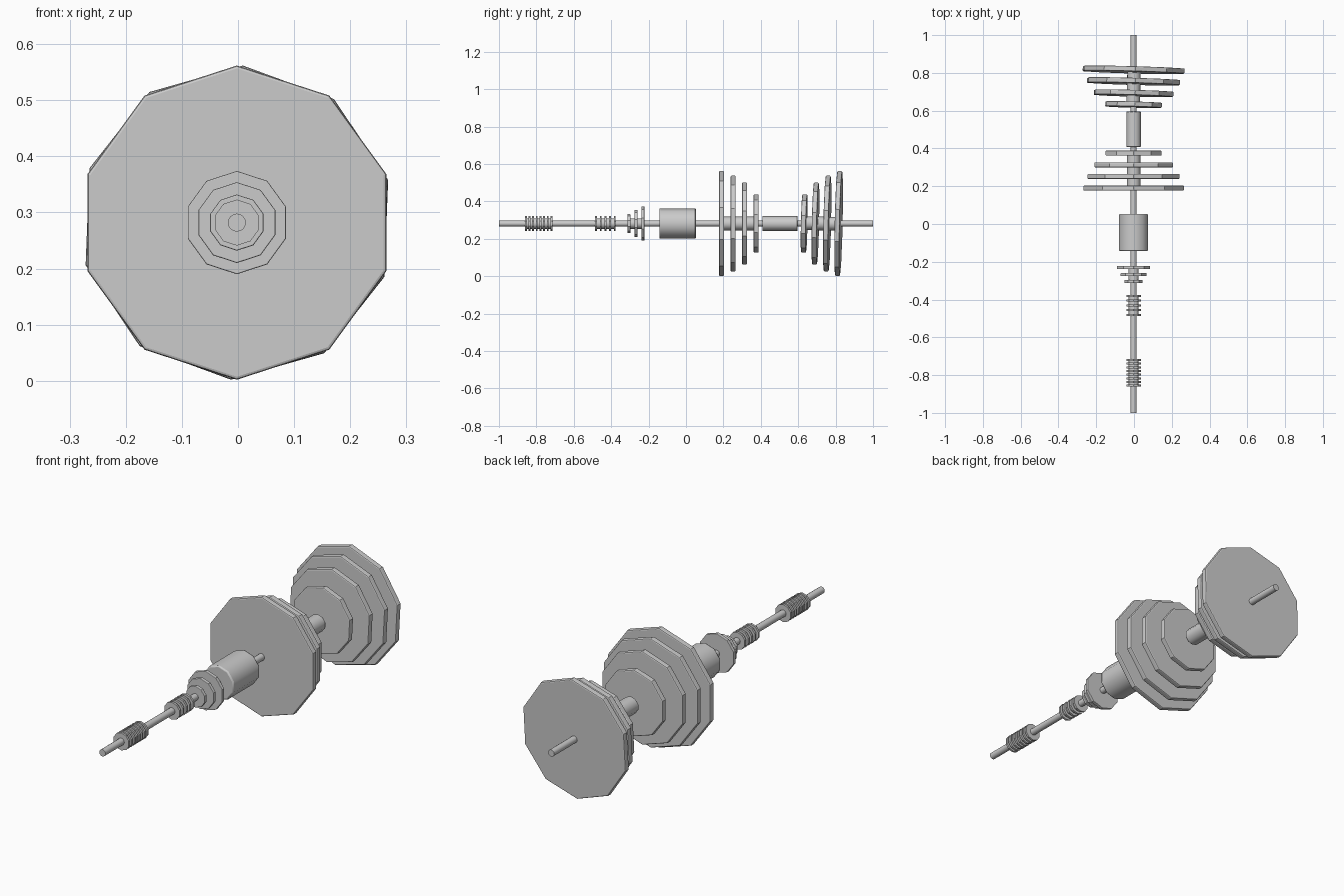
import bpy, math
from mathutils import Matrix

if "Cube" in bpy.data.objects:
    bpy.data.objects.remove(bpy.data.objects["Cube"])

CX, CZ = 0.0 - 0.002, 0.282


def rod(name, y, length, r, sides=10, bevel=0.0, tilt=(0, 0, 0), smooth=True):
    """Capped prism along y, with a corner pointing straight up."""
    bpy.ops.mesh.primitive_cylinder_add(vertices=sides, radius=r, depth=length)
    ob = bpy.context.object
    ob.name = name
    ob.data.transform(Matrix.Rotation(math.radians(90), 4, 'X'))
    ob.location = (CX, y, CZ)
    # straighten so that a corner points up, then apply the lean
    top = max(ob.data.vertices, key=lambda v: v.co.z).co
    ob.data.transform(Matrix.Rotation(-math.atan2(top.x, top.z), 4, 'Y'))
    ob.rotation_euler = [math.radians(a) for a in tilt]
    if bevel:
        m = ob.modifiers.new("bevel", 'BEVEL')
        m.width = bevel
        m.segments = 2
        m.limit_method = 'ANGLE'
        m.angle_limit = math.radians(50)
    if smooth:
        bpy.ops.object.shade_smooth_by_angle(angle=math.radians(40))
    return ob


# Bar running the full length
rod("bar", 0, 2.0, 0.016, 16)

# Two facing stacks of large plates, each on a hub; the rear one leans a little
radii = (0.28, 0.256, 0.219, 0.156)
for i, (r, yf, yb) in enumerate(zip(radii, (0.19, 0.252, 0.313, 0.375),
                                    (0.816, 0.755, 0.692, 0.632))):
    rod(f"front_plate_{i+1}", yf, 0.027, r, bevel=0.005, smooth=False)
    rod(f"rear_plate_{i+1}", yb, 0.027, r, bevel=0.005, tilt=(-1.3, 2.2, -1.7), smooth=False)
rod("front_hub", 0.282, 0.185, 0.037)
rod("rear_hub", 0.724, 0.185, 0.037, tilt=(-1.3, 2.2, -1.7))

# Sleeve between the stacks and the thick middle grip
rod("sleeve", 0.502, 0.187, 0.04, bevel=0.002)
rod("grip", -0.045, 0.196, 0.081, bevel=0.006)

# Small stepped plates
for i, (y, r) in enumerate(((-0.231, 0.092), (-0.268, 0.072), (-0.305, 0.05))):
    rod(f"small_plate_{i+1}", y, 0.016, r, bevel=0.002, smooth=False)
rod("small_hub", -0.268, 0.074, 0.028)

# Two ribbed collars
for name, y0, y1, n in (("rear_rib", -0.381, -0.481, 5), ("front_rib", -0.720, -0.856, 8)):
    for i in range(n):
        rod(f"{name}_{i+1}", y0 + (y1 - y0) * i / (n - 1), 0.01, 0.041, smooth=False)
    rod(f"{name}_core", (y0 + y1) / 2, abs(y1 - y0), 0.028)
